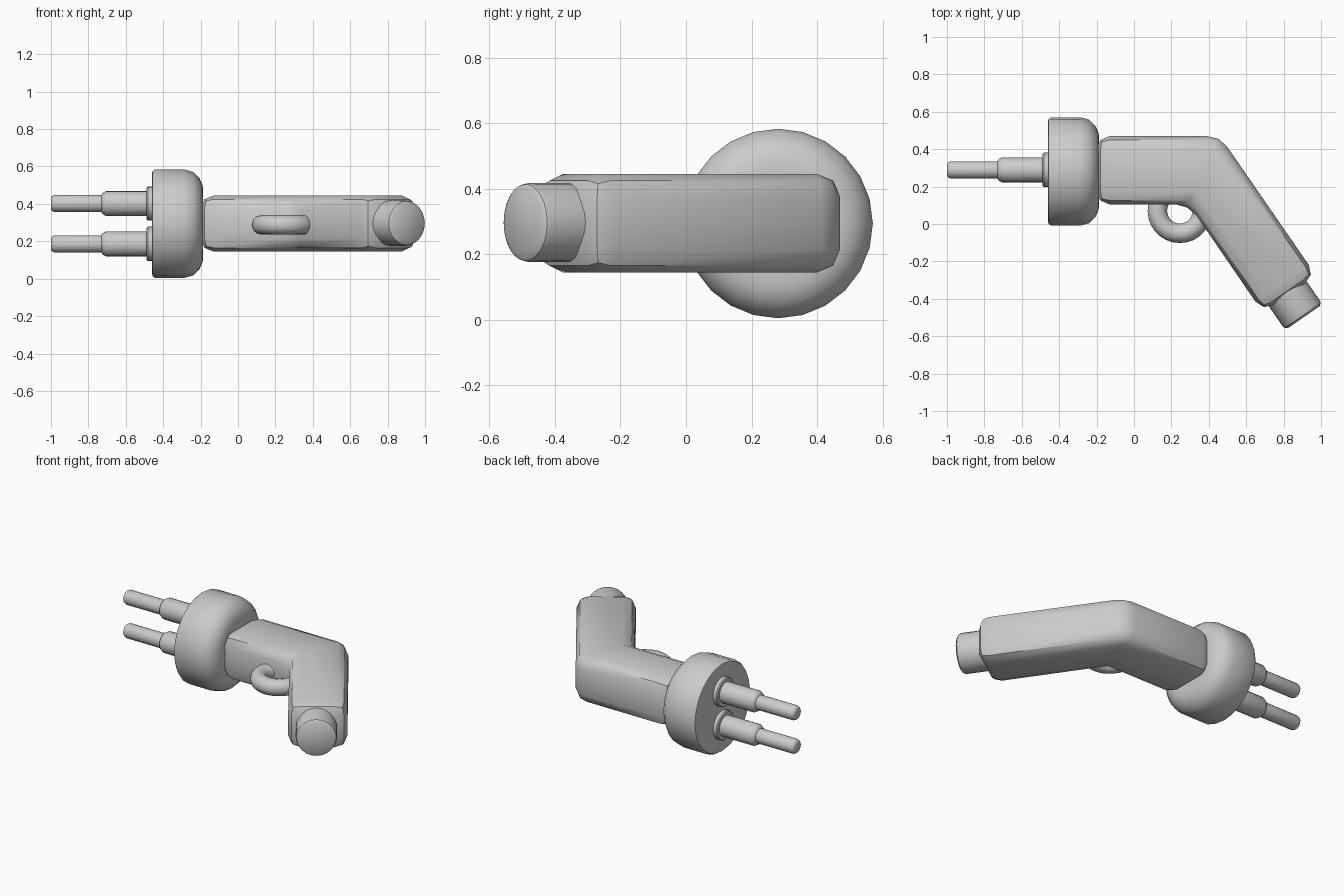
import bpy, bmesh, math
from mathutils import Vector

if "Cube" in bpy.data.objects:
    bpy.data.objects.remove(bpy.data.objects["Cube"])

ZC, YC = 0.294, 0.281   # shared centre height, plug axis


def finish(name, bm, angle=40):
    bmesh.ops.recalc_face_normals(bm, faces=bm.faces)
    me = bpy.data.meshes.new(name)
    bm.to_mesh(me)
    bm.free()
    ob = bpy.data.objects.new(name, me)
    bpy.context.collection.objects.link(ob)
    bpy.ops.object.select_all(action='DESELECT')
    ob.select_set(True)
    bpy.context.view_layer.objects.active = ob
    bpy.ops.object.shade_smooth_by_angle(angle=math.radians(angle))
    return ob


def lathe(name, profile, origin, axis, sides):
    """Closed solid of revolution; profile = (distance along axis, radius)."""
    axis = Vector(axis).normalized()
    up = Vector((0, 0, 1))
    side = axis.cross(up)
    bm = bmesh.new()
    rings = []
    for t, r in profile:
        rings.append([bm.verts.new(Vector(origin) + axis * t
                      + (up * math.cos(a) + side * math.sin(a)) * r)
                      for a in (2 * math.pi * i / sides for i in range(sides))])
    for a, b in zip(rings, rings[1:]):
        for i in range(sides):
            j = (i + 1) % sides
            bm.faces.new((a[i], a[j], b[j], b[i]))
    bm.faces.new(rings[0])
    bm.faces.new(rings[-1])
    return finish(name, bm)


# round plug head: tight edge on the pin side, soft edge on the body side
lathe("plug_head", [(-0.46, 0.265), (-0.457, 0.28), (-0.445, 0.289), (-0.285, 0.289),
                    (-0.24, 0.277), (-0.205, 0.242), (-0.189, 0.205), (-0.186, 0.17)],
      (0, YC, ZC), (1, 0, 0), 24)

# two stepped pins with collars
for label, z in (("upper", 0.402), ("lower", 0.186)):
    lathe(label + "_pin", [(-1.0, 0.03), (-0.994, 0.04), (-0.98, 0.046), (-0.73, 0.046),
                           (-0.725, 0.056), (-0.705, 0.067), (-0.488, 0.067),
                           (-0.488, 0.086), (-0.482, 0.092), (-0.44, 0.092)],
          (0, YC + 0.008, z), (1, 0, 0), 20)

# bent body: extruded outline with every edge rounded
outline = [(-0.2, 0.105), (0.293, 0.105), (0.689, -0.473),
           (0.974, -0.276), (0.459, 0.47), (-0.2, 0.47)]
bm = bmesh.new()
face = bm.faces.new([bm.verts.new((x, y, 0.145)) for x, y in outline])
ext = bmesh.ops.extrude_face_region(bm, geom=[face])
bmesh.ops.translate(bm, vec=(0, 0, 0.3),
                    verts=[v for v in ext["geom"] if isinstance(v, bmesh.types.BMVert)])
bmesh.ops.recalc_face_normals(bm, faces=bm.faces)
bmesh.ops.bevel(bm, geom=bm.edges[:], offset=0.07, segments=2, profile=0.5,
                affect='EDGES')
finish("bent_body", bm)

# cable stub at the end of the arm
lathe("cable_stub", [(-0.22, 0.121), (-0.025, 0.121), (-0.01, 0.117), (0, 0.102)],
      (0.908, -0.498, 0.297), (0.568, -0.823, 0), 24)

# finger ring in the inside of the bend
bpy.ops.mesh.primitive_torus_add(location=(0.245, 0.07, 0.288), major_radius=0.12,
                                 minor_radius=0.052, major_segments=28, minor_segments=12)
bpy.context.object.name = "finger_ring"
bpy.ops.object.shade_smooth()
